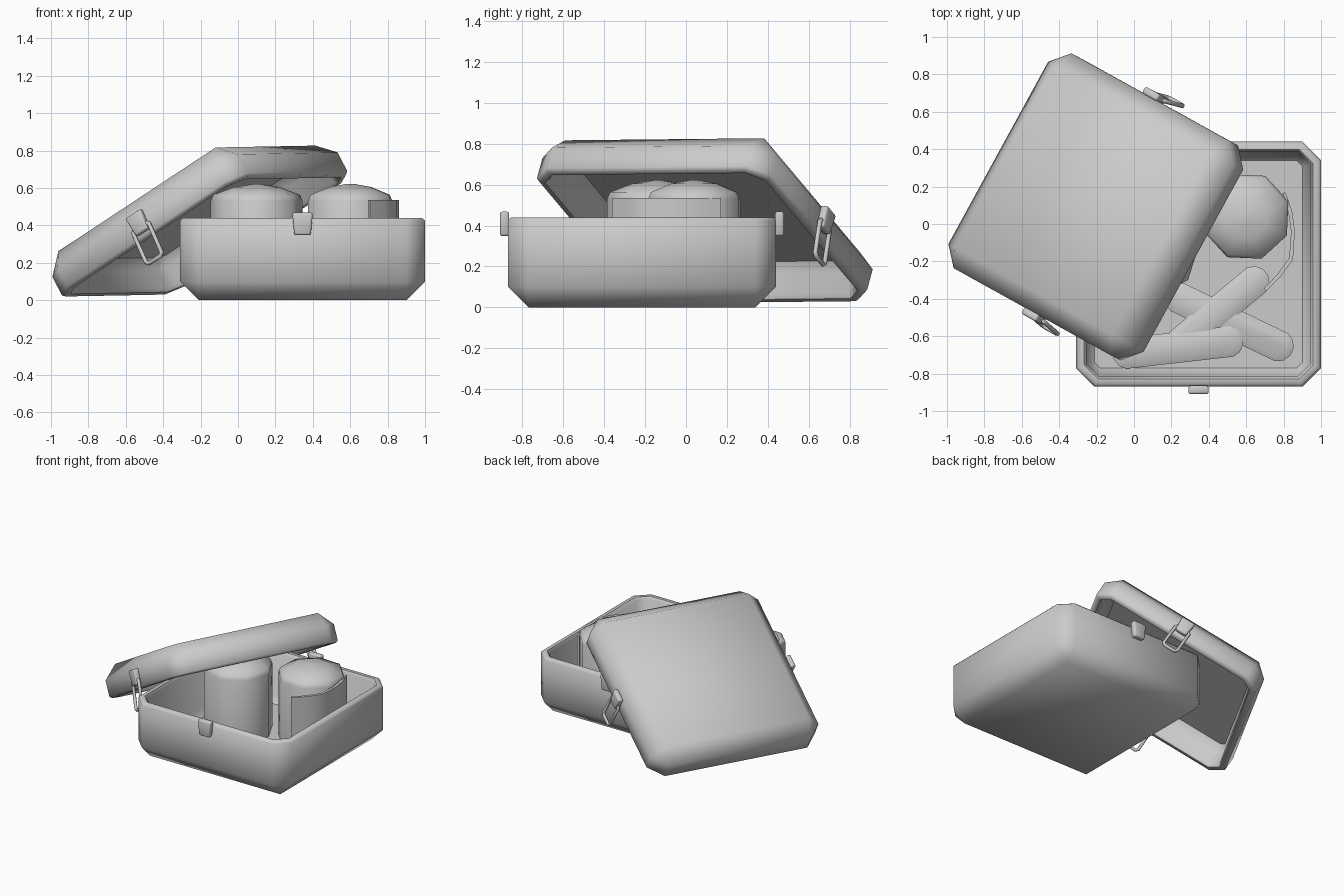
import bpy, bmesh, math
from mathutils import Matrix, Vector

if "Cube" in bpy.data.objects:
    bpy.data.objects.remove(bpy.data.objects["Cube"])


def finish(bm, name, mat=None, angle=50):
    bmesh.ops.remove_doubles(bm, verts=bm.verts, dist=0.0005)
    bmesh.ops.recalc_face_normals(bm, faces=bm.faces)
    if mat:
        bm.transform(mat)
    me = bpy.data.meshes.new(name)
    bm.to_mesh(me)
    bm.free()
    ob = bpy.data.objects.new(name, me)
    bpy.context.collection.objects.link(ob)
    bpy.ops.object.select_all(action='DESELECT')
    bpy.context.view_layer.objects.active = ob
    ob.select_set(True)
    bpy.ops.object.shade_smooth_by_angle(angle=math.radians(angle))
    return ob


def loft(bm, rings):
    loops = [[bm.verts.new(p) for p in r] for r in rings]
    n = len(loops[0])
    for a, b in zip(loops, loops[1:]):
        for i in range(n):
            j = (i + 1) % n
            bm.faces.new((a[i], a[j], b[j], b[i]))
    bm.faces.new(loops[0])
    bm.faces.new(loops[-1])


def chamfered_ring(inset, z, c):
    h = 0.655 - inset
    k = h - max(c, 0.0)
    return [(h, -k, z), (h, k, z), (k, h, z), (-k, h, z),
            (-h, k, z), (-h, -k, z), (-k, -h, z), (k, -h, z)]


def shell(name, height, mat):
    # open tray: outside from the closed face to the rim, then back down inside
    prof = [(0.1, 0, 0), (0, 0.1, 0.1), (0, height - 0.015, 0.1),
            (0.015, height, 0.09), (0.042, height, 0.075),
            (0.055, height - 0.02, 0.068), (0.06, 0.1, 0.065), (0.1, 0.05, 0.03)]
    bm = bmesh.new()
    loft(bm, [chamfered_ring(*p) for p in prof])
    return finish(bm, name, mat)


def block(name, size, mat, taper=1.0):
    bm = bmesh.new()
    bmesh.ops.create_cube(bm, size=1)
    for v in bm.verts:
        if v.co.z < 0:
            v.co.x *= taper
        v.co = Vector(a * b for a, b in zip(v.co, size))
    bmesh.ops.bevel(bm, geom=bm.edges[:], offset=0.011, segments=2,
                    profile=0.5, affect='EDGES')
    return finish(bm, name, mat)


# box and tilted lid
base = Matrix.Translation((0.345, -0.215, 0))
lid = (Matrix.Translation((-0.172, 0.075, 0.345))
       @ Matrix.Rotation(math.radians(-29), 4, 'Z')
       @ Matrix.Rotation(math.radians(-30), 4, 'Y')
       @ Matrix.Rotation(math.radians(0.6), 4, 'X'))
shell("box_base", 0.44, base)
LID_H = 0.23
shell("box_lid", LID_H, lid @ Matrix.Translation((0, 0, LID_H)) @ Matrix.Rotation(math.pi, 4, 'X'))

# catches on the base, clips and wire loops on the lid
for side, tag in ((-1, "front"), (1, "back")):
    turn = Matrix.Rotation(0 if side < 0 else math.pi, 4, 'Z')
    block(tag + "_catch", (0.11, 0.045, 0.12),
          base @ turn @ Matrix.Translation((0, -0.672, 0.408)), 0.8)
    block(tag + "_lid_clip", (0.105, 0.04, 0.115),
          lid @ turn @ Matrix.Translation((0, -0.672, 0.085)), 0.8)
    cu = bpy.data.curves.new(tag + "_wire_loop", 'CURVE')
    cu.dimensions = '3D'
    cu.bevel_depth = 0.012
    cu.bevel_resolution = 2
    sp = cu.splines.new('POLY')
    pts = [(-0.055, 0.05), (-0.055, -0.125), (-0.04, -0.14), (0.04, -0.14),
           (0.055, -0.125), (0.055, 0.05), (0.04, 0.065), (-0.04, 0.065)]
    sp.points.add(len(pts) - 1)
    for p, (x, z) in zip(sp.points, pts):
        p.co = (x, -0.672 - 0.12 * (0.065 - z), z, 1)
    sp.use_cyclic_u = True
    ob = bpy.data.objects.new(tag + "_wire_loop", cu)
    ob.matrix_world = lid @ turn
    bpy.context.collection.objects.link(ob)

# eight-sided jars with domed tops
for name, x, y, r, rot in (("left_jar", 0.1, -0.14, 0.247, 5),
                           ("right_jar", 0.6, 0.04, 0.24, 20)):
    bm = bmesh.new()
    prof = [(r, 0.05), (r, 0.53), (r * 0.94, 0.563), (r * 0.5, 0.605), (0.02, 0.622)]
    loft(bm, [[(x + q * math.cos(math.radians(rot + 45 * i)),
                y + q * math.sin(math.radians(rot + 45 * i)), z) for i in range(8)]
              for q, z in prof])
    finish(bm, name)

# thin curved sheet wrapped beside the right jar
path = [(0.81, 0.17), (0.845, 0.07), (0.86, -0.04), (0.85, -0.19), (0.785, -0.28), (0.705, -0.36)]
inner = [(0.795, 0.165), (0.825, 0.065), (0.84, -0.04), (0.83, -0.18), (0.77, -0.265), (0.695, -0.345)]
bm = bmesh.new()
loft(bm, [[(x, y, z) for x, y in path + inner[::-1]] for z in (0.05, 0.535)])
finish(bm, "curved_sheet")

# flat oval pieces lying on the floor
for i, (ax, ay, bx, by) in enumerate(((0.25, -0.4, 0.77, -0.65),
                                      (0.22, -0.66, 0.64, -0.31),
                                      (-0.03, -0.69, 0.5, -0.63))):
    a = math.atan2(by - ay, bx - ax)
    length = math.hypot(bx - ax, by - ay) / 2
    bm = bmesh.new()
    rings = []
    for q, z in ((1, 0), (1, 0.015), (0.6, 0.03)):
        ring = []
        for k in range(12):
            t = math.radians(-75 + 30 * k)
            c = math.cos(t)
            ring.append((math.copysign(length, c) + 0.085 * q * c, 0.085 * q * math.sin(t), z))
        rings.append(ring)
    loft(bm, rings)
    finish(bm, "floor_piece_%d" % (i + 1),
           Matrix.Translation(((ax + bx) / 2, (ay + by) / 2, 0.05 + 0.01 * i)) @ Matrix.Rotation(a, 4, 'Z'))
